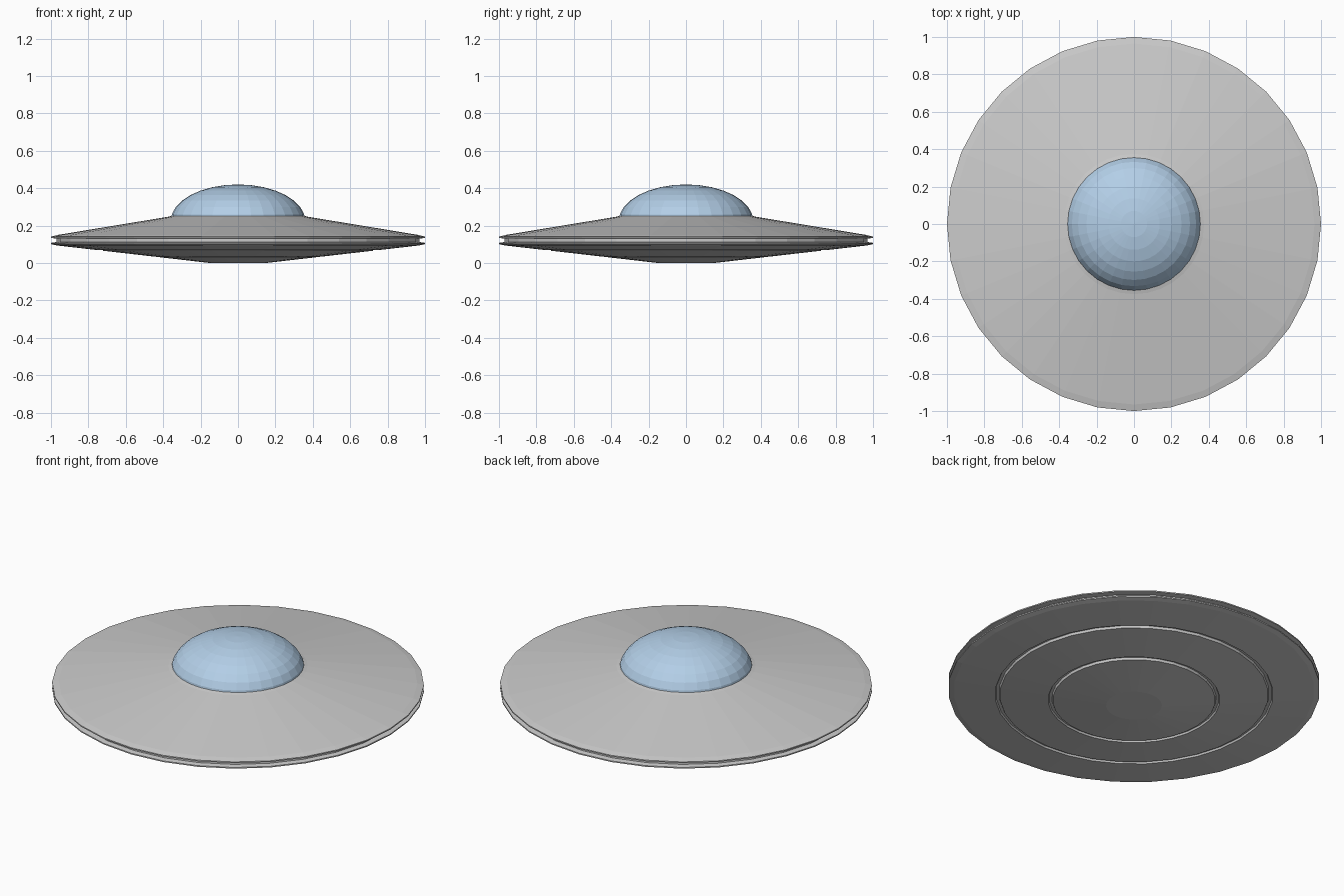
import bpy, bmesh
from math import sin, cos, pi, radians

if "Cube" in bpy.data.objects:
    bpy.data.objects.remove(bpy.data.objects["Cube"])

SIDES = 32


def lathe(name, profile, colour=None):
    """Revolve (radius, z) points around z; radius 0 becomes a pole."""
    bm = bmesh.new()
    rings = []
    for r, z in profile:
        n = SIDES if r > 0 else 1
        rings.append([bm.verts.new((r * cos(2 * pi * i / SIDES),
                                    r * sin(2 * pi * i / SIDES), z)) for i in range(n)])
    for a, b in zip(rings, rings[1:]):
        for i in range(SIDES):
            j = (i + 1) % SIDES
            quad = [a[i % len(a)], a[j % len(a)], b[j % len(b)], b[i % len(b)]]
            bm.faces.new(list(dict.fromkeys(quad)))
    bmesh.ops.recalc_face_normals(bm, faces=bm.faces)
    mesh = bpy.data.meshes.new(name)
    bm.to_mesh(mesh)
    bm.free()
    obj = bpy.data.objects.new(name, mesh)
    bpy.context.collection.objects.link(obj)
    if colour:
        mat = bpy.data.materials.new(name)
        mat.diffuse_color = colour
        mat.use_nodes = True
        mat.node_tree.nodes["Principled BSDF"].inputs["Base Color"].default_value = mat.diffuse_color
        mesh.materials.append(mat)
    return obj


def belly_z(r):
    return (r - 0.15) / 0.82 * 0.094


# Underside cone with two ring grooves
profile = [(0, 0), (0.15, 0)]
for inner, outer in ((0.437, 0.462), (0.722, 0.748)):
    profile += [(inner, belly_z(inner)), (inner + 0.005, belly_z(inner) + 0.013),
                (outer - 0.005, belly_z(outer) + 0.010), (outer, belly_z(outer))]

# Rim with a groove, then the upper cone up to the dome seat
profile += [(0.97, 0.094), (1, 0.101), (1, 0.108), (0.97, 0.112),
            (0.97, 0.130), (1, 0.134), (1, 0.141), (0.965, 0.150),
            (0.375, 0.247), (0.355, 0.252), (0.34, 0.25), (0, 0.25)]
lathe("saucer_hull", profile)

# Glass dome: flattened half sphere sunk slightly into the hull
steps = [radians(a) for a in (0, 11.25, 22.5, 33.75, 45, 56.25, 67.5, 78.75)]
dome = [(0.36 * cos(a), 0.225 + 0.195 * sin(a)) for a in steps] + [(0, 0.42)]
lathe("dome", dome, (0.45, 0.62, 0.80, 1))
